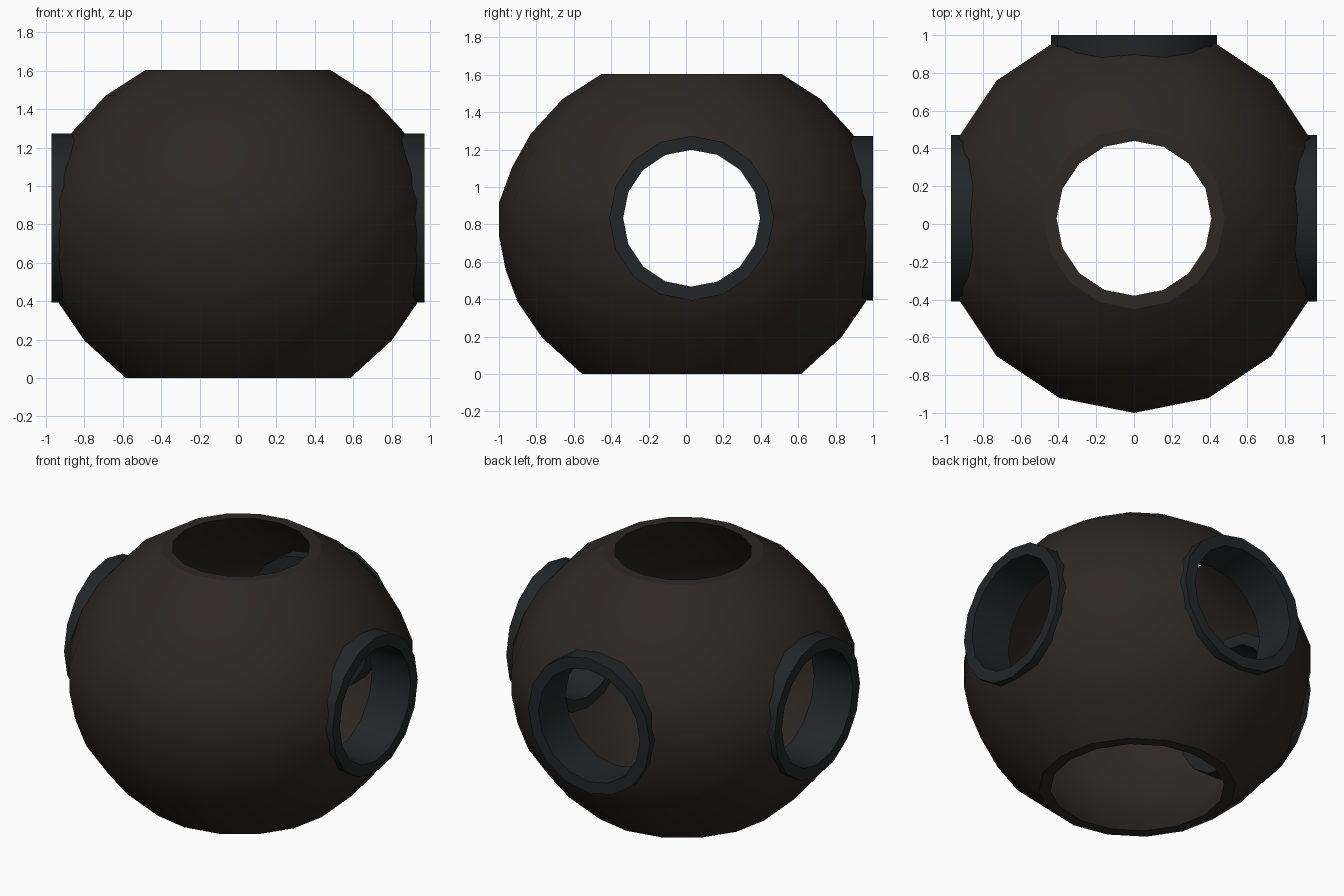
import bpy, bmesh, math
from mathutils import Matrix, Vector

if "Cube" in bpy.data.objects:
    bpy.data.objects.remove(bpy.data.objects["Cube"])

CENTRE = Vector((0, 0.03, 0.833))
SIDES = 16


def material(name, rgb):
    m = bpy.data.materials.new(name)
    m.diffuse_color = (*rgb, 1)
    m.use_nodes = True
    m.node_tree.nodes["Principled BSDF"].inputs["Base Color"].default_value = m.diffuse_color
    return m


def lathe(name, profile, mat, matrix):
    """Revolve a closed (radius, height) profile around its z axis."""
    bm = bmesh.new()
    rings = []
    for i in range(SIDES):
        a = 2 * math.pi * i / SIDES
        rings.append([bm.verts.new((r * math.cos(a), r * math.sin(a), h)) for r, h in profile])
    n = len(profile)
    for i in range(SIDES):
        p, q = rings[i], rings[(i + 1) % SIDES]
        for j in range(n):
            k = (j + 1) % n
            bm.faces.new((p[j], q[j], q[k], p[k]))
    bm.transform(matrix)
    bmesh.ops.recalc_face_normals(bm, faces=bm.faces)
    me = bpy.data.meshes.new(name)
    bm.to_mesh(me)
    bm.free()
    ob = bpy.data.objects.new(name, me)
    bpy.context.collection.objects.link(ob)
    me.materials.append(mat)
    return ob


def select_only(ob):
    bpy.ops.object.select_all(action='DESELECT')
    ob.select_set(True)
    bpy.context.view_layer.objects.active = ob


shell_mat = material("dark_brown", (0.026, 0.021, 0.019))
tube_mat = material("dark_grey", (0.016, 0.018, 0.019))

# Hollow ball, open and flat at top and bottom
outer = [(0.585, 0), (0.80, 0.195), (0.93, 0.385), (0.995, 0.56), (1.03, 0.74), (1.03, 0.915),
         (0.96, 1.105), (0.86, 1.285), (0.69, 1.47), (0.48, 1.605)]
inner = []
for i, (r, h) in enumerate(outer):
    if i in (0, len(outer) - 1):
        inner.append((r - 0.07, h))
    else:
        a, b = Vector(outer[i - 1]), Vector(outer[i + 1])
        d = (b - a).normalized()
        inner.append((r - 0.07 * d.y, h + 0.07 * d.x))
shell = lathe("ball_shell", outer + inner[::-1], shell_mat, Matrix.Translation((0, CENTRE.y, 0)))

# Side ports: hole through the shell plus a short tube sleeve
tubes = []
for label, angle in (("right", 0), ("back", 90), ("left", 180)):
    place = (Matrix.Translation(CENTRE) @ Matrix.Rotation(math.radians(angle), 4, 'Z')
             @ Matrix.Rotation(math.radians(90), 4, 'Y'))
    bm = bmesh.new()
    bmesh.ops.create_cone(bm, cap_ends=True, segments=SIDES, radius1=0.4, radius2=0.4, depth=0.8,
                          matrix=place @ Matrix.Translation((0, 0, 0.95)))
    me = bpy.data.meshes.new("port_cutter")
    bm.to_mesh(me)
    bm.free()
    me.materials.append(shell_mat)
    cutter = bpy.data.objects.new("port_cutter", me)
    bpy.context.collection.objects.link(cutter)
    cutter.hide_render = True
    mod = shell.modifiers.new("port", 'BOOLEAN')
    mod.operation = 'DIFFERENCE'
    mod.solver = 'EXACT'
    mod.object = cutter
    select_only(shell)
    bpy.ops.object.modifier_apply(modifier=mod.name)
    bpy.data.objects.remove(cutter)
    tubes.append(lathe(label + "_port_tube", [(0.44, 0.69), (0.44, 0.97), (0.366, 0.97), (0.366, 0.69)],
                       tube_mat, place))

# Smooth rounded surfaces, crisp rims
for ob in [shell] + tubes:
    select_only(ob)
    bpy.ops.object.shade_smooth_by_angle(angle=math.radians(30))
